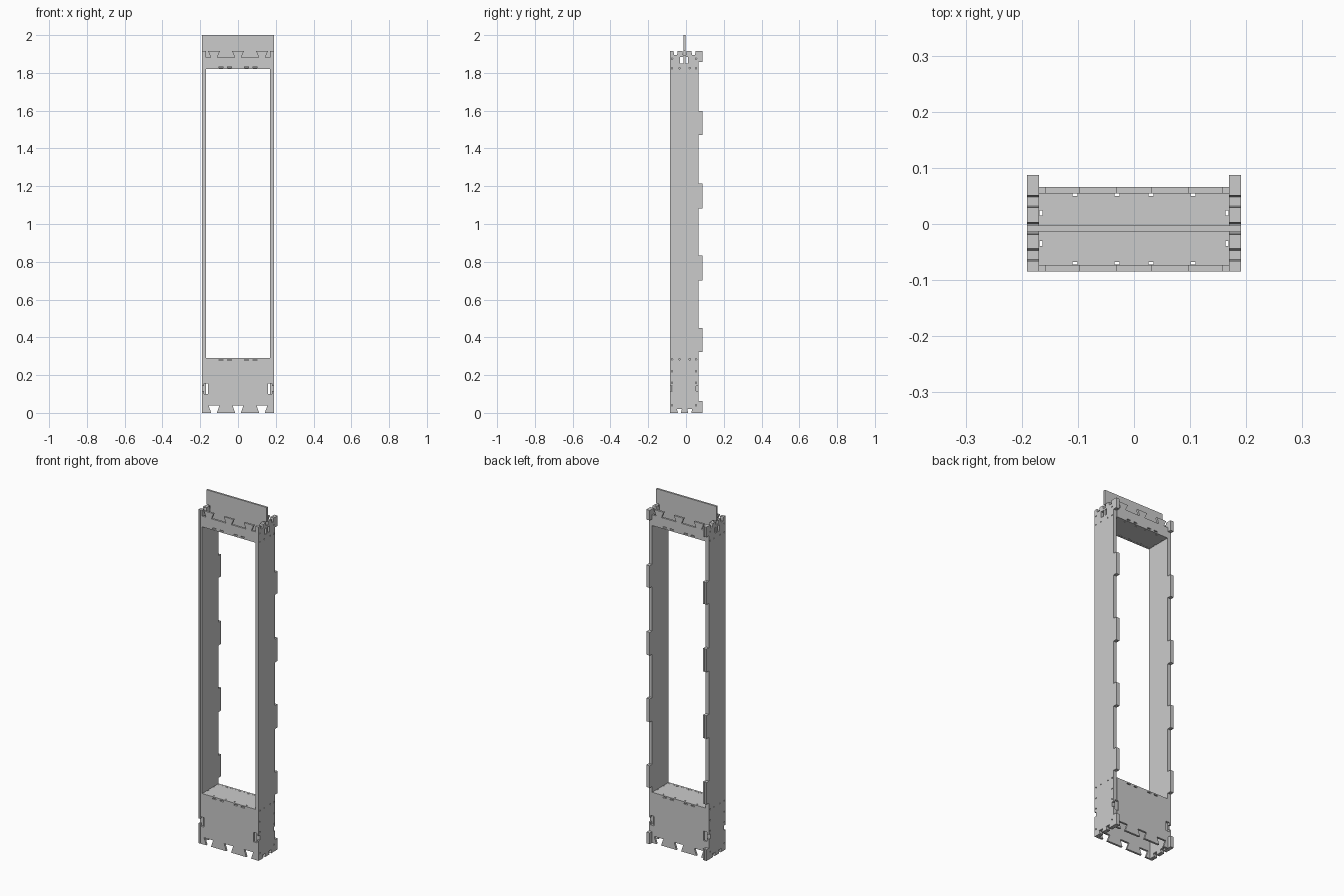
import bpy, math
from mathutils import Matrix

if "Cube" in bpy.data.objects:
    bpy.data.objects.remove(bpy.data.objects["Cube"])

# local axes (u, v, normal) -> world for each board direction
FRONT = Matrix(((1, 0, 0), (0, 0, -1), (0, 1, 0)))
SIDE = Matrix(((0, 0, 1), (1, 0, 0), (0, 1, 0)))
FLAT = Matrix.Identity(3)


def plate(name, outline, holes, axes, offset, thick):
    """Flat board cut from an outline with holes, centred on its offset."""
    cu = bpy.data.curves.new(name, 'CURVE')
    cu.dimensions = '2D'
    cu.fill_mode = 'BOTH'
    cu.extrude = thick / 2
    for pts in [outline] + holes:
        s = cu.splines.new('POLY')
        s.points.add(len(pts) - 1)
        for p, (u, v) in zip(s.points, pts):
            p.co = (u, v, 0, 1)
        s.use_cyclic_u = True
    tmp = bpy.data.objects.new(name + "_profile", cu)
    bpy.context.collection.objects.link(tmp)
    dg = bpy.context.evaluated_depsgraph_get()
    me = bpy.data.meshes.new_from_object(tmp.evaluated_get(dg))
    bpy.data.objects.remove(tmp)
    me.transform(axes.to_4x4())
    for poly in me.polygons:
        poly.use_smooth = False
    ob = bpy.data.objects.new(name, me)
    ob.location = offset
    bpy.context.collection.objects.link(ob)
    return ob


def rect(u0, u1, v0, v1):
    return [(u0, v0), (u1, v0), (u1, v1), (u0, v1)]


def box_hole(u, v, w, h):
    return rect(u - w / 2, u + w / 2, v - h / 2, v + h / 2)


def round_hole(u, v, r=0.004):
    return [(u + r * math.cos(i * math.pi / 4), v + r * math.sin(i * math.pi / 4)) for i in range(8)]


def dovetails(centres, base, tip, wbase, wtip):
    """Row of dovetail steps along u, going from base to tip and back."""
    out = []
    for c in centres:
        out += [(c - wbase / 2, base), (c - wtip / 2, tip), (c + wtip / 2, tip), (c + wbase / 2, base)]
    return out


def flip(pts):
    return pts[::-1]


# side walls: two layers each, with tabs along the back edge
TOP, F, B, TAB = 1.915, -0.085, 0.065, 0.087
tabs = [(0.323, 0.45), (0.70, 0.833), (1.082, 1.215), (1.47, 1.597)]


def side_outline(n0, n1, depth):
    pts = [(F, 0)] + dovetails([-0.035, 0.02], 0, 0.02, 0.016, 0.026)
    pts += [(TAB, 0), (TAB, 0.064), (B, 0.064)]
    pts += [(B, n0), (B - depth, n0), (B - depth, n1), (B, n1)]
    for a, b in tabs:
        pts += [(B, a), (TAB, a), (TAB, b), (B, b)]
    pts += [(B, 1.857), (TAB, 1.857), (TAB, TOP)]
    pts += flip(dovetails([-0.055, -0.008, 0.04], TOP, TOP - 0.02, 0.022, 0.016))
    pts += [(F, TOP), (F, n1), (F + depth, n1), (F + depth, n0), (F, n0)]
    return pts


side_holes = [box_hole(-0.011, 1.867, 0.044, 0.034)]
for v in (0.04, 0.16, 0.22, 0.284, 1.825, 1.875):
    side_holes += [round_hole(-0.074, v), round_hole(0.053, v)]
for v in (0.284, 1.825):
    side_holes += [round_hole(-0.035, v), round_hole(0.02, v)]

for s, label in ((-1, "left"), (1, "right")):
    plate(label + "_wall_inner", side_outline(0.10, 0.155, 0.0125), side_holes[:1],
          SIDE, (s * 0.1745, 0, 0), 0.0105)
    plate(label + "_wall_outer", side_outline(0.115, 0.142, 0.0125), side_holes,
          SIDE, (s * 0.1855, 0, 0), 0.0105)

# front and back boards: dovetail sockets below, dovetail tabs above
W = 0.169
cs = [-0.127, 0, 0.127]


def slots(v):
    return [box_hole(u, v, 0.022, 0.006) for u in (-0.09, -0.045, 0.045, 0.09)]


low = [(-W, 0)] + dovetails(cs, 0, 0.04, 0.03, 0.058)
low += [(W, 0), (W, 0.10), (0.158, 0.10), (0.158, 0.155), (W, 0.155), (W, 0.29),
        (-W, 0.29), (-W, 0.155), (-0.158, 0.155), (-0.158, 0.10), (-W, 0.10)]
high = [(-W, 1.82), (W, 1.82), (W, 1.882)] + flip(dovetails(cs, 1.882, TOP, 0.034, 0.062)) + [(-W, 1.882)]
for label, y in (("front", -0.079), ("back", 0.060)):
    plate(label + "_lower_board", low, slots(0.28), FRONT, (0, y, 0), 0.0115)
    plate(label + "_upper_board", high, slots(1.83), FRONT, (0, y, 0), 0.0115)

# horizontal shelves with small corner reliefs
relief = [box_hole(u, v, 0.009, 0.005) for u in (-0.105, -0.03, 0.03, 0.105) for v in (-0.070, 0.052)]
relief += [box_hole(s * 0.166, v, 0.005, 0.009) for s in (-1, 1) for v in (-0.035, 0.02)]
for label, z in (("lower_shelf", 0.284), ("upper_shelf", 1.826)):
    plate(label, rect(-W, W, -0.073, 0.055), relief, FLAT, (0, 0, z), 0.011)

# upright centre fin, keyed through the side walls
half = [(W, 1.832), (W, 1.85), (0.19, 1.85), (0.19, 1.884), (W, 1.884), (W, TOP), (0.191, TOP), (0.191, 2.0)]
plate("centre_fin", half + [(-u, v) for u, v in flip(half)], [], FRONT, (0, -0.008, 0), 0.011)
